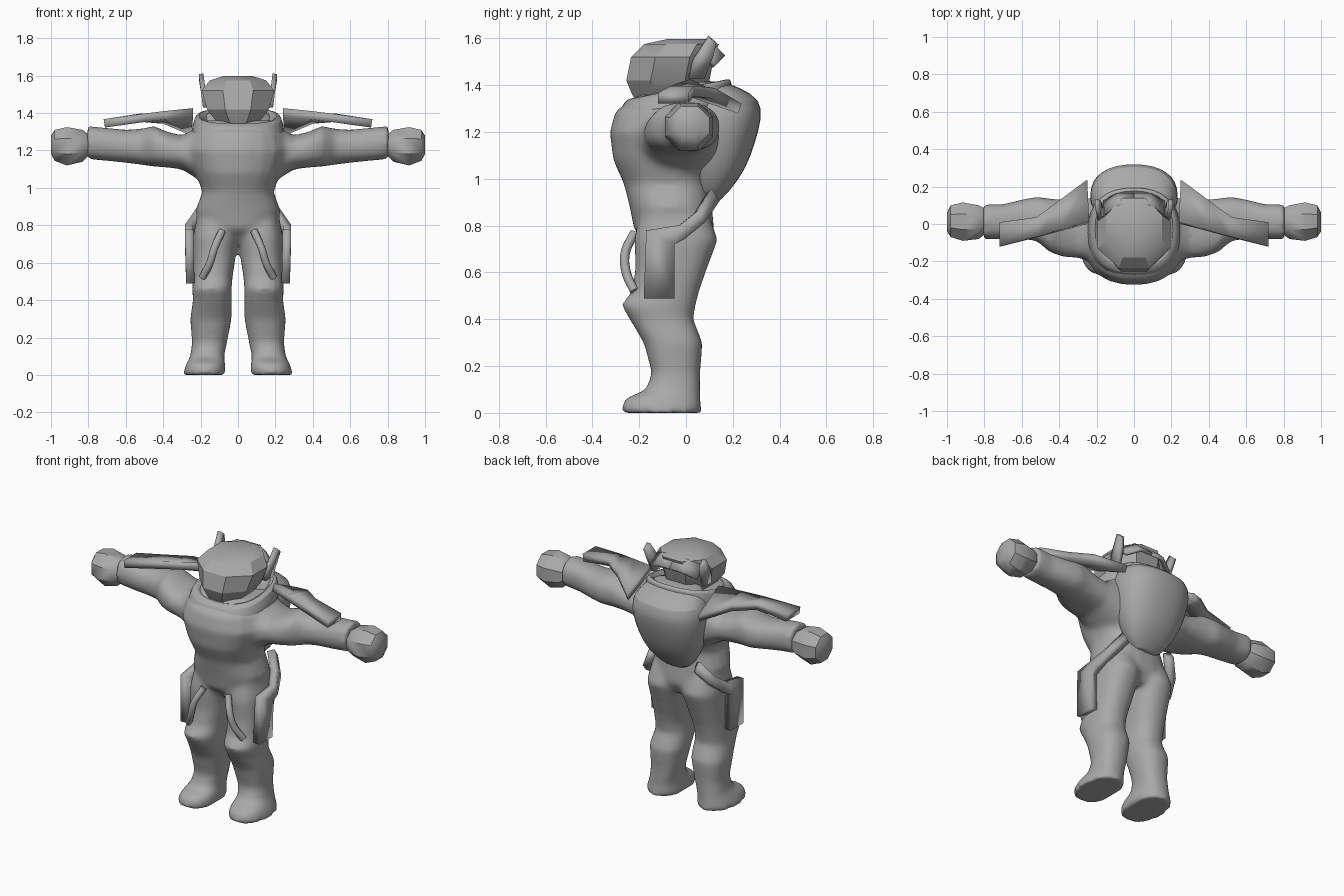
import bpy, bmesh, math
from mathutils import Vector

cube = bpy.data.objects.get("Cube")
if cube:
    bpy.data.objects.remove(cube, do_unlink=True)

grey = bpy.data.materials.new("plain grey")
grey.use_nodes = True
colour = (0.4, 0.4, 0.4, 1)
grey.diffuse_color = colour
grey.node_tree.nodes["Principled BSDF"].inputs["Base Color"].default_value = colour

AXES = {"x": (1, 2, 0), "z": (0, 1, 2)}


def loft(bm, axis, rows, sides=20, power=0.85, tilt=0, side=1):
    """Skin rounded sections; each row is position, a min, a max, b min, b max."""
    ia, ib, ip = AXES[axis]
    rings = []
    for pos, a0, a1, b0, b1 in rows:
        ring = []
        fit = math.cos(math.pi / sides) ** power
        for i in range(sides):
            t = 2 * math.pi * (i + 0.5) / sides
            c, s = math.cos(t), math.sin(t)
            u = math.copysign(abs(c) ** power, c) / fit
            v = math.copysign(abs(s) ** power, s) / fit
            p = [0, 0, 0]
            p[ia] = (a0 + a1) / 2 + u * (a1 - a0) / 2
            p[ib] = (b0 + b1) / 2 + v * (b1 - b0) / 2
            p[ip] = pos
            if tilt:
                p[2] += tilt * p[1]
            p[0] *= side
            ring.append(bm.verts.new(p))
        rings.append(ring)
    faces = [bm.faces.new(rings[0]), bm.faces.new(rings[-1][::-1])]
    for low, high in zip(rings, rings[1:]):
        for i in range(sides):
            j = (i + 1) % sides
            faces.append(bm.faces.new((low[i], high[i], high[j], low[j])))
    bmesh.ops.recalc_face_normals(bm, faces=faces)


def finish(name, bm, angle=35):
    mesh = bpy.data.meshes.new(name)
    bm.to_mesh(mesh)
    bm.free()
    mesh.materials.append(grey)
    obj = bpy.data.objects.new(name, mesh)
    bpy.context.collection.objects.link(obj)
    bpy.ops.object.select_all(action="DESELECT")
    obj.select_set(True)
    bpy.context.view_layer.objects.active = obj
    bpy.ops.object.shade_smooth_by_angle(angle=math.radians(angle))
    return obj


def round_off(obj):
    mod = obj.modifiers.new("Rounding", "SUBSURF")
    mod.levels = mod.render_levels = 1


def symmetric(rows):
    return [(z, -w, w, y0, y1) for z, w, y0, y1 in rows]


def plate(name, pairs, thickness):
    """A bent plate on both sides, given as pairs of edge points."""
    bm = bmesh.new()
    for side in (1, -1):
        rows = [[bm.verts.new((x * side, y, z)) for x, y, z in pair] for pair in pairs]
        for a, b in zip(rows, rows[1:]):
            bm.faces.new((a[0], a[1], b[1], b[0]))
    bmesh.ops.recalc_face_normals(bm, faces=bm.faces)
    obj = finish(name, bm, 20)
    mod = obj.modifiers.new("Thickness", "SOLIDIFY")
    mod.thickness = thickness
    mod.offset = 0
    mod.use_even_offset = True


# Body suit: torso, arms and legs fused into one smooth skin
torso = [(0.70, 0.09, -0.13, 0.08), (0.78, 0.21, -0.22, 0.12),
         (0.88, 0.225, -0.24, 0.11), (0.98, 0.19, -0.265, 0.10),
         (1.08, 0.225, -0.31, 0.12), (1.20, 0.27, -0.325, 0.16),
         (1.29, 0.25, -0.30, 0.20), (1.36, 0.20, -0.20, 0.20)]
arm = [(0.12, -0.20, 0.15, 1.00, 1.34), (0.22, -0.20, 0.14, 1.05, 1.32),
       (0.30, -0.18, 0.13, 1.10, 1.28), (0.38, -0.175, 0.13, 1.11, 1.30),
       (0.45, -0.15, 0.135, 1.115, 1.33), (0.52, -0.09, 0.145, 1.125, 1.315),
       (0.60, -0.08, 0.13, 1.135, 1.31), (0.70, -0.08, 0.105, 1.145, 1.32),
       (0.805, -0.08, 0.105, 1.155, 1.33)]
leg = [(0.84, 0.0, 0.22, -0.20, 0.10), (0.74, 0.0, 0.24, -0.22, 0.135),
       (0.62, 0.015, 0.24, -0.215, 0.09), (0.52, 0.03, 0.24, -0.23, 0.055),
       (0.46, 0.035, 0.245, -0.275, 0.04), (0.40, 0.035, 0.24, -0.24, 0.03),
       (0.30, 0.035, 0.255, -0.18, 0.07), (0.17, 0.06, 0.245, -0.145, 0.06),
       (0.10, 0.075, 0.255, -0.17, 0.06), (0.06, 0.07, 0.275, -0.26, 0.06),
       (0.02, 0.065, 0.29, -0.275, 0.065), (0.0, 0.065, 0.29, -0.27, 0.065)]
bm = bmesh.new()
loft(bm, "z", symmetric(torso))
for side in (1, -1):
    loft(bm, "x", arm, side=side)
    loft(bm, "z", leg, side=side)
body = finish("body_suit", bm)
fuse = body.modifiers.new("Fuse", "REMESH")
fuse.mode = "VOXEL"
fuse.voxel_size = 0.016
fuse.use_smooth_shade = True
soften = body.modifiers.new("Soften", "SMOOTH")
soften.factor = 0.5
soften.iterations = 7

# Hands as faceted mitts
hand = [(0.79, -0.05, 0.08, 1.18, 1.28), (0.83, -0.08, 0.10, 1.14, 1.31),
        (0.915, -0.09, 0.115, 1.12, 1.325), (0.98, -0.07, 0.10, 1.145, 1.31),
        (1.00, -0.04, 0.06, 1.18, 1.28)]
bm = bmesh.new()
for side in (1, -1):
    loft(bm, "x", hand, 8, 1, side=side)
finish("hands", bm, 40)

# Collar, sloping down to the front
collar = [(1.22, 0.26, -0.31, 0.19), (1.32, 0.25, -0.30, 0.20),
          (1.385, 0.235, -0.265, 0.195), (1.395, 0.21, -0.235, 0.18),
          (1.375, 0.18, -0.20, 0.15), (1.30, 0.16, -0.18, 0.12)]
bm = bmesh.new()
loft(bm, "z", symmetric(collar), 16, 0.8, tilt=0.2)
round_off(finish("collar", bm))

# Pack on the back
pack = [(0.88, 0.07, 0.06, 0.12), (0.95, 0.14, 0.03, 0.19),
        (1.04, 0.19, 0.0, 0.255), (1.15, 0.225, -0.02, 0.295),
        (1.26, 0.24, -0.02, 0.325), (1.34, 0.225, -0.02, 0.32),
        (1.39, 0.18, 0.0, 0.23), (1.42, 0.13, 0.0, 0.15)]
bm = bmesh.new()
loft(bm, "z", symmetric(pack), 16, 0.85)
round_off(finish("back_pack", bm))

# Helmet with eight broad facets
helmet = [(1.31, 0.06, -0.20, -0.06), (1.36, 0.12, -0.23, 0.07),
          (1.42, 0.165, -0.255, 0.10), (1.52, 0.195, -0.235, 0.12),
          (1.575, 0.15, -0.18, 0.14), (1.597, 0.08, -0.08, 0.09)]
bm = bmesh.new()
loft(bm, "z", symmetric(helmet), 8, 1)
finish("helmet", bm, 30)

# Rear brim of the helmet and the ear blades
plate("rear_brim", [((0.0, 0.10, 1.58), (0.0, 0.16, 1.52)),
                    ((0.08, 0.10, 1.58), (0.08, 0.16, 1.52)),
                    ((0.15, 0.05, 1.54), (0.16, 0.12, 1.48))], 0.02)
plate("ear_blades", [((0.175, 0.01, 1.43), (0.175, 0.08, 1.43)),
                     ((0.185, 0.03, 1.51), (0.185, 0.115, 1.52)),
                     ((0.197, 0.095, 1.61), (0.197, 0.13, 1.58))], 0.025)

# Shoulder plates sweeping back to the pack
plate("shoulder_plates", [((0.715, -0.12, 1.345), (0.715, 0.01, 1.345)),
                          ((0.50, -0.065, 1.375), (0.52, 0.035, 1.375)),
                          ((0.38, -0.03, 1.39), (0.40, 0.12, 1.365)),
                          ((0.24, 0.01, 1.405), (0.25, 0.23, 1.30))], 0.045)

# Hip plates with a strap rising to the back of the waist
plate("hip_plates", [((0.16, 0.10, 0.95), (0.16, 0.135, 0.90)),
                     ((0.22, 0.045, 0.86), (0.225, 0.075, 0.81)),
                     ((0.262, -0.03, 0.80), (0.262, -0.01, 0.74)),
                     ((0.262, -0.17, 0.78), (0.262, -0.05, 0.72)),
                     ((0.255, -0.18, 0.49), (0.255, -0.05, 0.49))], 0.045)

# Curved bars over the thighs
for label, side in (("left", 1), ("right", -1)):
    curve = bpy.data.curves.new(label + "_thigh_bar", "CURVE")
    curve.dimensions = "3D"
    curve.bevel_depth = 0.02
    curve.bevel_resolution = 2
    curve.use_fill_caps = True
    path = [(0.085, -0.22, 0.77), (0.125, -0.26, 0.68),
            (0.15, -0.255, 0.60), (0.19, -0.22, 0.52)]
    spline = curve.splines.new("BEZIER")
    spline.bezier_points.add(len(path) - 1)
    for point, (x, y, z) in zip(spline.bezier_points, path):
        point.co = Vector((x * side, y, z))
        point.handle_left_type = point.handle_right_type = "AUTO"
    curve.materials.append(grey)
    bar = bpy.data.objects.new(label + "_thigh_bar", curve)
    bpy.context.collection.objects.link(bar)
